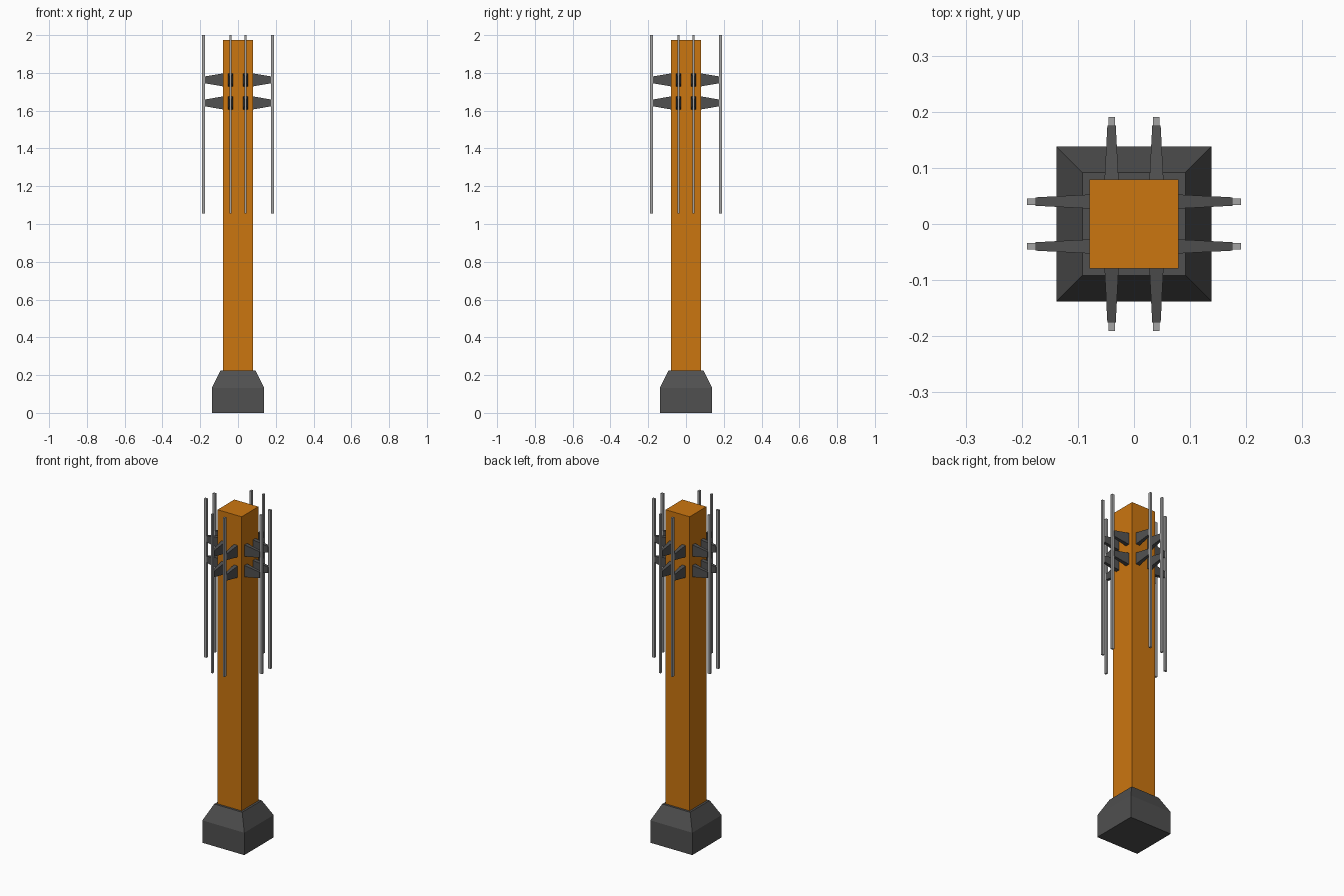
import bpy
import bmesh
from math import pi
from mathutils import Matrix

if "Cube" in bpy.data.objects:
    bpy.data.objects.remove(bpy.data.objects["Cube"])


def material(name, rgb):
    m = bpy.data.materials.new(name)
    m.diffuse_color = (*rgb, 1)
    m.use_nodes = True
    m.node_tree.nodes["Principled BSDF"].inputs["Base Color"].default_value = m.diffuse_color
    return m


ORANGE = material("orange", (0.60, 0.18, 0.005))
DARK = material("dark_grey", (0.08, 0.08, 0.08))
STEEL = material("light_grey", (0.37, 0.37, 0.37))


def loft(name, sections, mat, matrix=Matrix()):
    """Closed four-sided solid through rectangles (x, y, z, half_x, half_y), stacked in z."""
    bm = bmesh.new()
    rings = []
    for x, y, z, hx, hy in sections:
        rings.append([bm.verts.new((x + sx * hx, y + sy * hy, z))
                      for sx, sy in ((-1, -1), (1, -1), (1, 1), (-1, 1))])
    bm.faces.new(rings[0][::-1])
    bm.faces.new(rings[-1])
    for a, b in zip(rings, rings[1:]):
        for i in range(4):
            j = (i + 1) % 4
            bm.faces.new((a[i], a[j], b[j], b[i]))
    bm.transform(matrix)
    bmesh.ops.recalc_face_normals(bm, faces=bm.faces)
    me = bpy.data.meshes.new(name)
    bm.to_mesh(me)
    bm.free()
    me.materials.append(mat)
    ob = bpy.data.objects.new(name, me)
    bpy.context.collection.objects.link(ob)
    return ob


# Foot block with sloped shoulders, and the square post
loft("base", [(0, 0, 0, 0.138, 0.138), (0, 0, 0.133, 0.138, 0.138),
              (0, 0, 0.225, 0.092, 0.092)], DARK)
loft("post", [(0, 0, 0.215, 0.079, 0.079), (0, 0, 1.975, 0.079, 0.079)], ORANGE)

# Two rods per side, each held by two tapered brackets
lie_down = Matrix.Rotation(pi / 2, 4, 'Y')  # local z -> outward x, local x -> -z
for side in range(4):
    turn = Matrix.Rotation(side * pi / 2, 4, 'Z')
    for y in (-0.04, 0.04):
        loft("rod", [(0.1825, y, 1.055, 0.008, 0.0058),
                     (0.1825, y, 2.0, 0.008, 0.0058)], STEEL, turn)
        for z in (1.763, 1.641):
            loft("bracket", [(-z, y, 0.076, 0.035, 0.0127),
                             (-z, y, 0.1755, 0.018, 0.0075)], DARK, turn @ lie_down)
